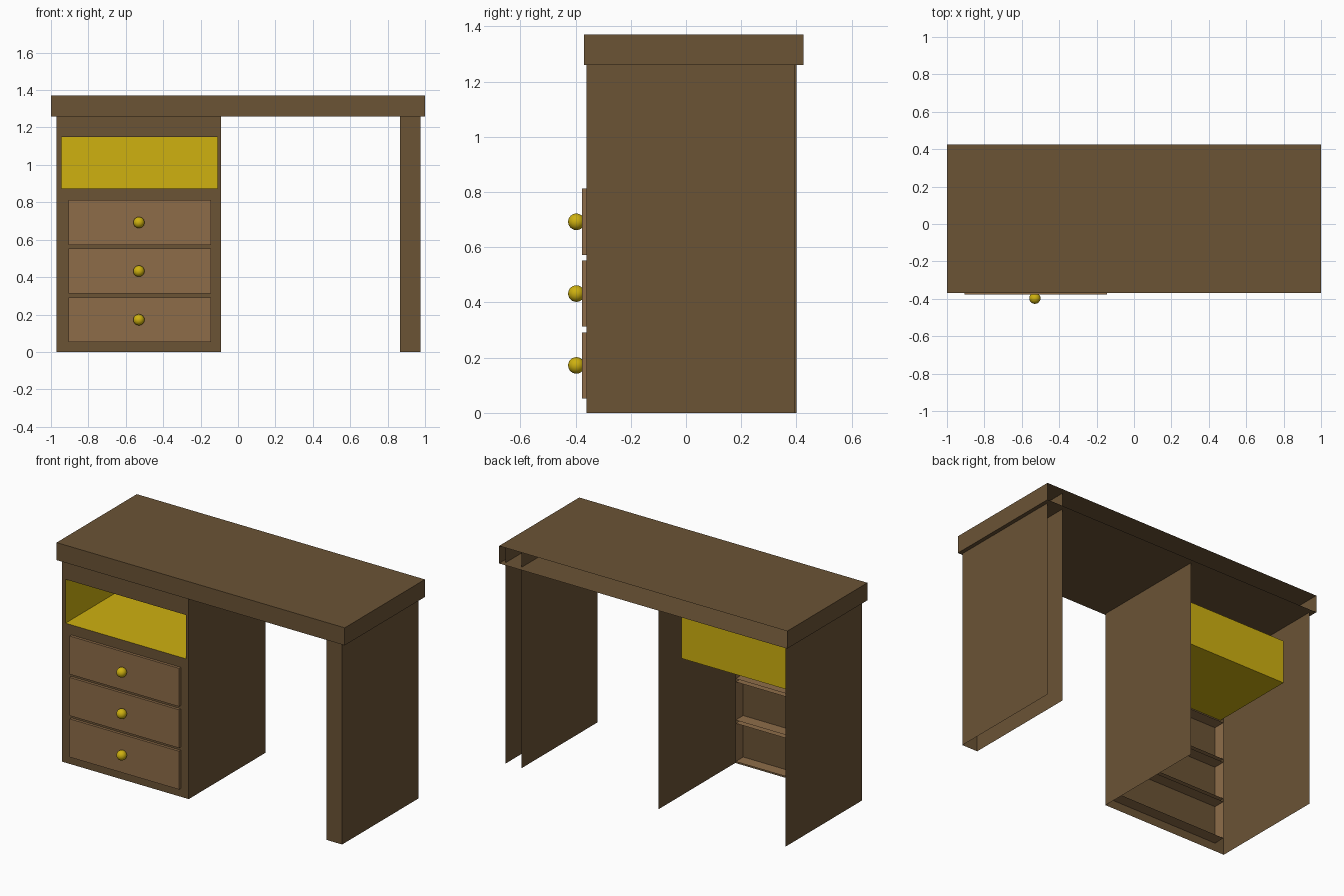
import bpy, bmesh
from mathutils import Vector

cube = bpy.data.objects.get("Cube")
if cube:
    bpy.data.objects.remove(cube, do_unlink=True)


def material(name, rgb):
    m = bpy.data.materials.new(name)
    m.use_nodes = True
    m.diffuse_color = (*rgb, 1)
    m.node_tree.nodes["Principled BSDF"].inputs["Base Color"].default_value = (*rgb, 1)
    return m


dark_wood = material("dark wood", (0.147, 0.087, 0.036))
light_wood = material("light wood", (0.27, 0.152, 0.066))
gold = material("gold", (0.62, 0.44, 0.005))

SIDES = {"left": (1, 0, 0), "right": (-1, 0, 0), "back": (0, 1, 0),
         "front": (0, -1, 0), "top": (0, 0, 1), "bottom": (0, 0, -1)}


def finish(name, bm, mat):
    mesh = bpy.data.meshes.new(name)
    bm.to_mesh(mesh)
    bm.free()
    mesh.materials.append(mat)
    ob = bpy.data.objects.new(name, mesh)
    bpy.context.collection.objects.link(ob)
    return ob


def shell(name, low, high, mat, open_sides=()):
    """Thin-walled box between two corners, without the listed sides."""
    low, high = Vector(low), Vector(high)
    bm = bmesh.new()
    bmesh.ops.create_cube(bm, size=1)
    bm.normal_update()
    gone = [f for f in bm.faces
            if any(f.normal.dot(Vector(SIDES[s])) > 0.9 for s in open_sides)]
    bmesh.ops.delete(bm, geom=gone, context="FACES")
    for v in bm.verts:
        v.co = (low + high) / 2 + v.co * (high - low)
    return finish(name, bm, mat)


# Desk top, hollow and open along the back
shell("desk_top", (-1, -0.37, 1.26), (1, 0.425, 1.37), dark_wood, ["back"])

# Leg: a channel open to the back that runs up into the top
shell("leg", (0.865, -0.36, 0), (0.975, 0.395, 1.365), dark_wood,
      ["back", "top", "bottom"])

# Pedestal side walls
X0, X1, FRONT = -0.97, -0.09, -0.36
shell("pedestal_walls", (X0, FRONT, 0), (X1, 0.4, 1.26), dark_wood,
      ["front", "back", "top", "bottom"])

# Pedestal front panel with the cubby opening left out
cub_x, cub_z = (-0.945, -0.11), (0.875, 1.15)
xs = (X0, *cub_x, X1)
zs = (0, *cub_z, 1.26)
bm = bmesh.new()
grid = [[bm.verts.new((x, FRONT, z)) for x in xs] for z in zs]
for r in range(3):
    for c in range(3):
        if (r, c) != (1, 1):
            bm.faces.new((grid[r][c], grid[r][c + 1],
                          grid[r + 1][c + 1], grid[r + 1][c]))
finish("pedestal_front", bm, dark_wood)

# Open cubby
shell("cubby", (cub_x[0], FRONT, cub_z[0]), (cub_x[1], 0.2, cub_z[1]), gold, ["front"])

# Drawers with round knobs
for i, word in enumerate(("lower", "middle", "upper")):
    z = 0.172 + 0.26 * i
    shell(word + "_drawer", (-0.905, -0.377, z - 0.12), (-0.145, -0.285, z + 0.12),
          light_wood, ["back"])
    bm = bmesh.new()
    bmesh.ops.create_uvsphere(bm, u_segments=24, v_segments=12, radius=0.03)
    bmesh.ops.translate(bm, verts=bm.verts, vec=(-0.53, -0.397, z))
    for f in bm.faces:
        f.smooth = True
    finish(word + "_knob", bm, gold)
